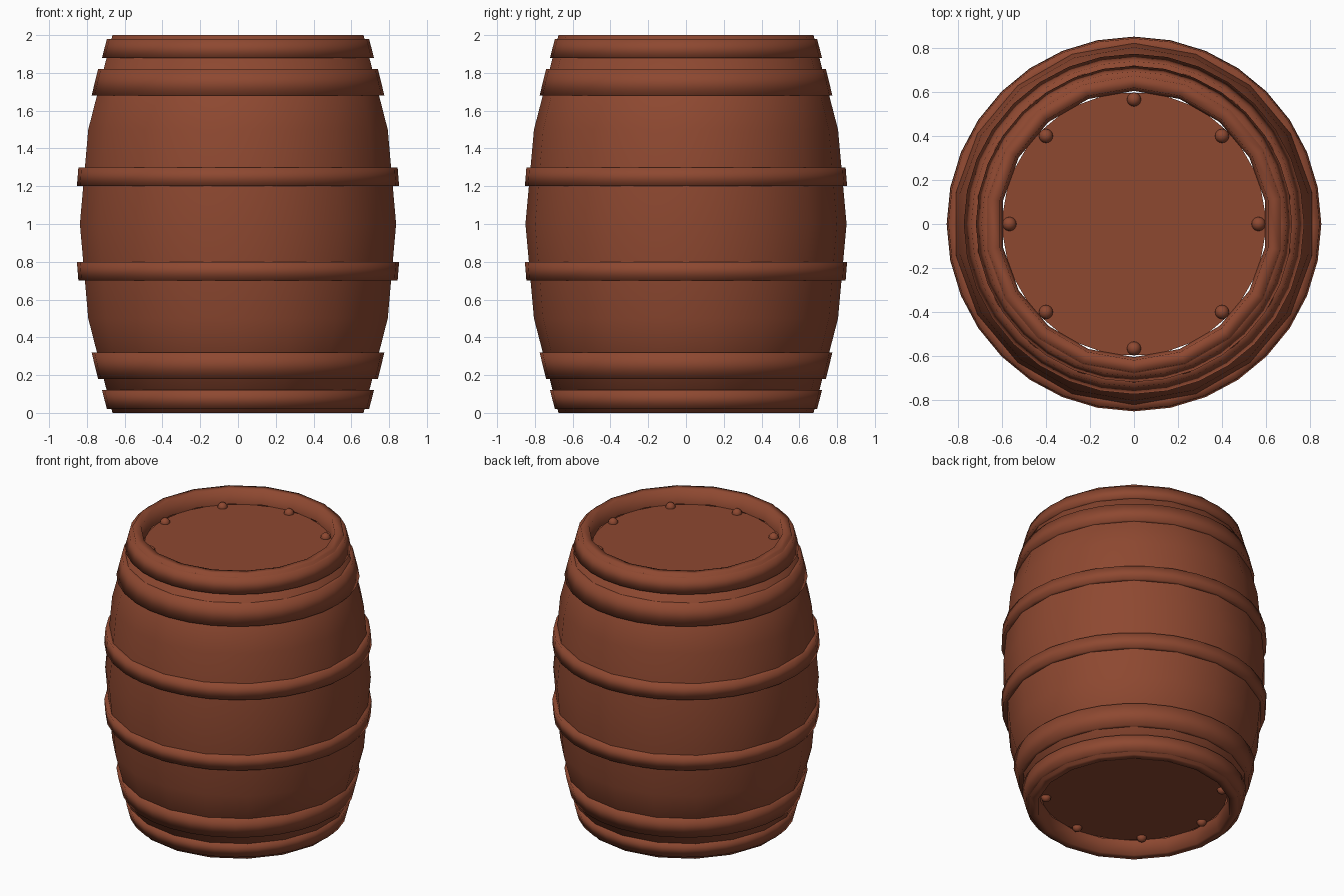
import bpy, bmesh, math
from mathutils import Matrix

if "Cube" in bpy.data.objects:
    bpy.data.objects.remove(bpy.data.objects["Cube"])

wood = bpy.data.materials.new("reddish_wood")
wood.diffuse_color = (0.27, 0.065, 0.03, 1)
wood.use_nodes = True
wood.node_tree.nodes["Principled BSDF"].inputs["Base Color"].default_value = wood.diffuse_color


def finish(bm, name, smooth=True):
    bmesh.ops.recalc_face_normals(bm, faces=bm.faces)
    for f in bm.faces:
        f.smooth = smooth
    me = bpy.data.meshes.new(name)
    bm.to_mesh(me)
    bm.free()
    me.materials.append(wood)
    ob = bpy.data.objects.new(name, me)
    bpy.context.collection.objects.link(ob)
    return ob


def lathe(name, profile, sides, closed=False):
    """Spin a (radius, z) profile round z, with a vertex on +y."""
    bm = bmesh.new()
    rings = []
    for r, z in profile:
        angles = [math.pi / 2 + math.tau * i / sides for i in range(sides)]
        rings.append([bm.verts.new((r * math.cos(a), r * math.sin(a), z)) for a in angles])
    pairs = list(zip(rings, rings[1:]))
    if closed:
        pairs.append((rings[-1], rings[0]))
    for a, b in pairs:
        for i in range(sides):
            j = (i + 1) % sides
            bm.faces.new((a[i], a[j], b[j], b[i]))
    return finish(bm, name)


# Bulging stave wall with rims turned in to the recessed ends
half = [(0.85, 1.0), (0.805, 1.5), (0.675, 2.0), (0.62, 2.0), (0.606, 1.9)]
lower = [(r, 2 - z) for r, z in reversed(half[1:])]
lathe("barrel_wall", lower + half, 18)

# Hoops, mirrored about mid height: bottom z, bottom radius, top z, top radius
hoops = [(1.20, 0.853, 1.30, 0.845), (1.68, 0.775, 1.82, 0.741), (1.88, 0.72, 1.98, 0.694)]
for n, (z0, r0, z1, r1) in enumerate(hoops):
    section = [(r0, z0), (r1, z1), (r1 - 0.06, z1), (r0 - 0.06, z0)]
    lathe(f"upper_hoop_{n + 1}", section, 32, True)
    lathe(f"lower_hoop_{n + 1}", [(r, 2 - z) for r, z in section], 32, True)

# Recessed lids and their rings of eight rivets
for label, z in (("top", 1.9), ("bottom", 0.1)):
    bm = bmesh.new()
    bmesh.ops.create_circle(bm, cap_ends=True, segments=18, radius=0.606,
                            matrix=Matrix.Translation((0, 0, z)) @ Matrix.Rotation(math.pi / 2, 4, 'Z'))
    lid = finish(bm, label + "_lid", False)
    if label == "bottom":
        lid.data.flip_normals()

    bm = bmesh.new()
    for i in range(8):
        a = math.tau * i / 8
        bmesh.ops.create_uvsphere(bm, u_segments=16, v_segments=8, radius=0.032,
                                  matrix=Matrix.Translation((0.567 * math.cos(a), 0.567 * math.sin(a), z)))
    finish(bm, label + "_rivets")
